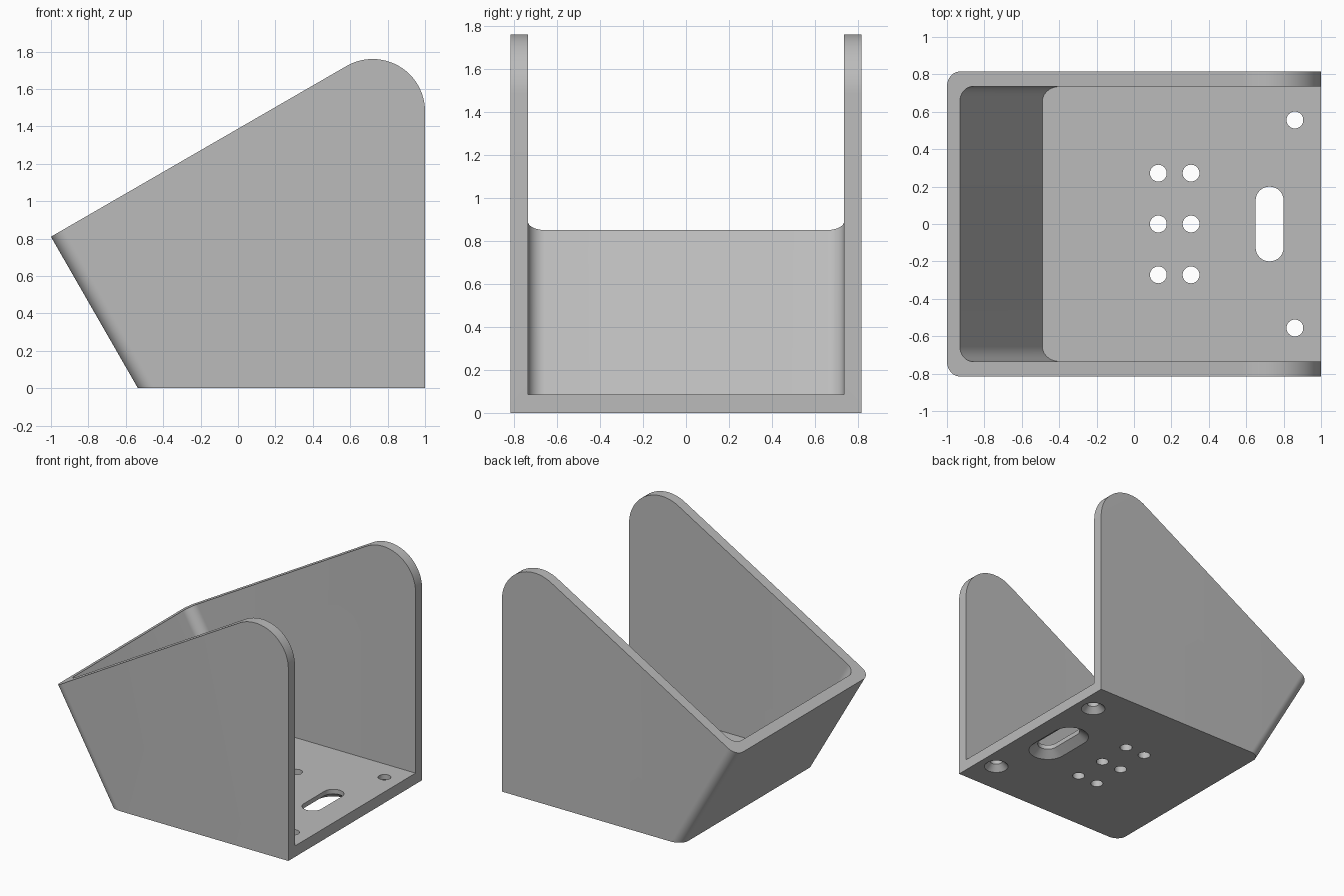
import bpy, bmesh
from math import sin, cos, pi, radians

cube = bpy.data.objects.get("Cube")
if cube:
    bpy.data.objects.remove(cube, do_unlink=True)

grey = bpy.data.materials.new("plain grey")
grey.use_nodes = True
colour = (0.5, 0.5, 0.5, 1)
grey.diffuse_color = colour
grey.node_tree.nodes["Principled BSDF"].inputs["Base Color"].default_value = colour


def make_object(name, bm):
    bmesh.ops.recalc_face_normals(bm, faces=bm.faces[:])
    mesh = bpy.data.meshes.new(name)
    bm.to_mesh(mesh)
    bm.free()
    mesh.materials.append(grey)
    obj = bpy.data.objects.new(name, mesh)
    bpy.context.collection.objects.link(obj)
    return obj


def side_prism(name, profile, half_width, radius):
    """Extrude an xz profile across y and round the edges of its first (sloping) side."""
    bm = bmesh.new()
    near, far = [[bm.verts.new((x, y, z)) for x, z in profile]
                 for y in (-half_width, half_width)]
    bm.faces.new(near)
    bm.faces.new(far[::-1])
    for i in range(len(profile)):
        j = (i + 1) % len(profile)
        bm.faces.new((near[i], far[i], far[j], near[j]))
    edges = [bm.edges.get((row[0], row[1])) for row in (near, far)]
    bmesh.ops.bevel(bm, geom=edges, offset=radius, offset_type='OFFSET',
                    segments=12, profile=0.5, affect='EDGES')
    return make_object(name, bm)


def add_hole(bm, x, y, levels, straight=0.0, steps=16):
    """Loft a round or slotted hole through (radius, z) levels."""
    rings = []
    for radius, z in levels:
        ring = []
        for side in (0, 1):
            for k in range(steps + 1):
                a = pi * (side + k / steps)
                shift = straight if side == 0 else -straight
                ring.append(bm.verts.new((x + radius * cos(a),
                                          y + shift + radius * sin(a), z)))
        rings.append(ring)
    bm.faces.new(rings[0][::-1])
    bm.faces.new(rings[-1])
    count = len(rings[0])
    for low, high in zip(rings, rings[1:]):
        for i in range(count):
            j = (i + 1) % count
            bm.faces.new((low[i], low[j], high[j], high[i]))


def cut(target, cutter):
    mod = target.modifiers.new("cut", 'BOOLEAN')
    mod.operation = 'DIFFERENCE'
    mod.solver = 'EXACT'
    mod.object = cutter
    cutter.hide_render = True
    bpy.context.view_layer.objects.active = target
    bpy.ops.object.modifier_apply(modifier=mod.name)
    bpy.data.objects.remove(cutter, do_unlink=True)


# Outer body: sloping front wall, raked rim and rounded rear top
arc = [(0.72 + 0.28 * cos(radians(a)), 1.48 + 0.28 * sin(radians(a)))
       for a in range(120, -1, -5)]
bracket = side_prism("bracket_body", [(-0.535, 0), (-1, 0.81)] + arc + [(1, 0)], 0.815, 0.08)

# Hollow interior, open at the top and rear
floor = 0.085
cavity = side_prism("cavity_cutter", [(-0.49, floor), (-1.09, floor + 1.04),
                                      (1.2, 2.6), (1.2, floor)], 0.735, 0.08)
cut(bracket, cavity)

# Floor holes: six small, two countersunk, one flared slot
bm = bmesh.new()
for x in (0.13, 0.305):
    for y in (-0.272, 0, 0.272):
        add_hole(bm, x, y, [(0.045, -0.1), (0.045, 0.2)])
for y in (-0.556, 0.556):
    add_hole(bm, 0.86, y, [(0.088, -0.1), (0.088, 0), (0.045, 0.045), (0.045, 0.2)])
add_hole(bm, 0.725, 0, [(0.14, -0.1), (0.14, 0), (0.075, 0.05), (0.075, 0.2)], 0.125)
bmesh.ops.remove_doubles(bm, verts=bm.verts[:], dist=0.0001)
cut(bracket, make_object("hole_cutter", bm))

# Smooth the rounded corners, keep real edges sharp
bpy.ops.object.select_all(action='DESELECT')
bracket.select_set(True)
bpy.context.view_layer.objects.active = bracket
bpy.ops.object.shade_smooth_by_angle(angle=radians(25))
